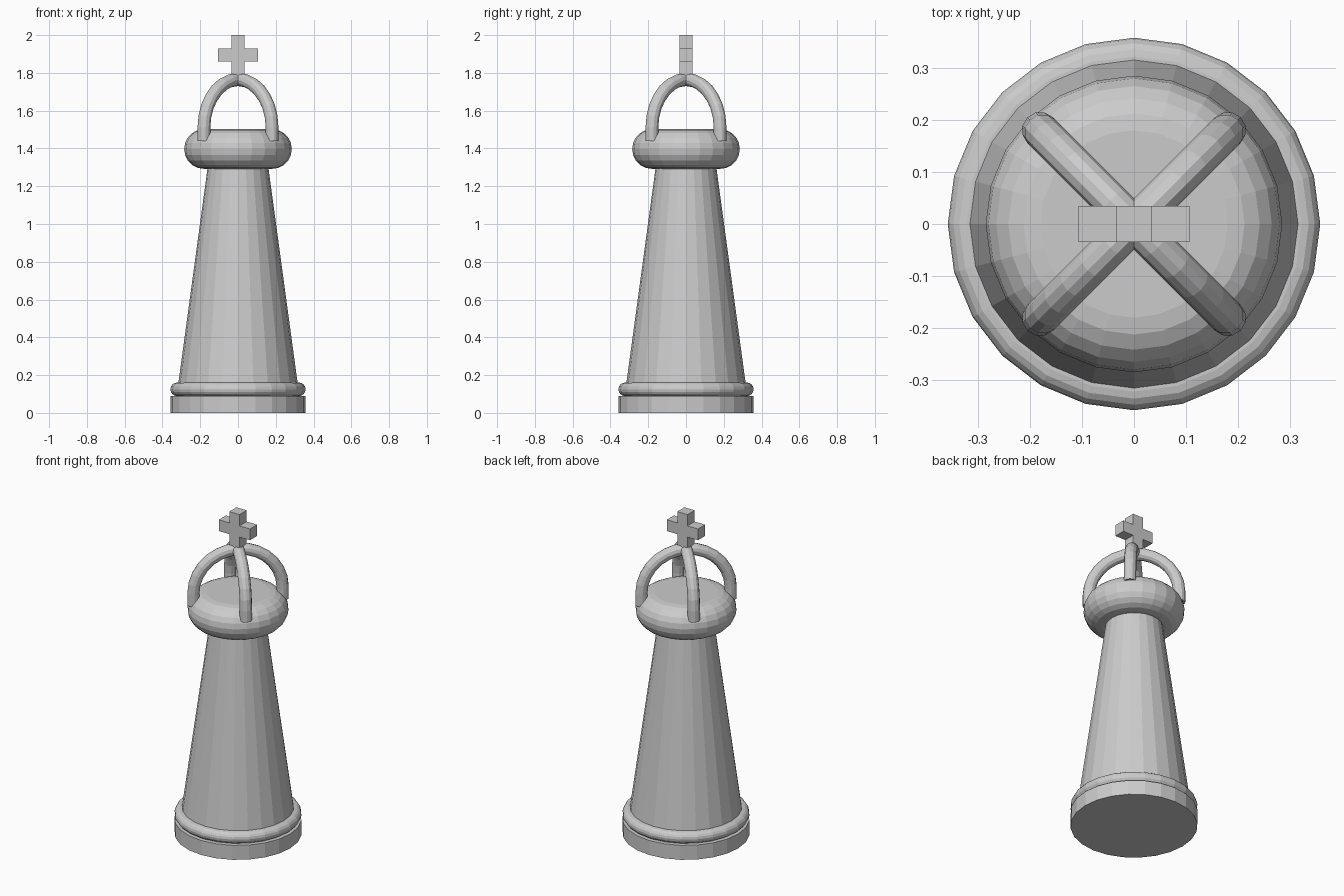
import bpy, bmesh, math
from mathutils import Matrix, Vector

if "Cube" in bpy.data.objects:
    bpy.data.objects.remove(bpy.data.objects["Cube"])

SIDES = 24


def finish(bm, name):
    bmesh.ops.remove_doubles(bm, verts=bm.verts, dist=1e-5)
    bmesh.ops.recalc_face_normals(bm, faces=bm.faces)
    mesh = bpy.data.meshes.new(name)
    bm.to_mesh(mesh)
    bm.free()
    obj = bpy.data.objects.new(name, mesh)
    bpy.context.collection.objects.link(obj)
    return obj


def lathe(name, profile):
    """Revolve (radius, z) points around z; open ends are capped flat."""
    bm = bmesh.new()
    rings = []
    for r, z in profile:
        rings.append([bm.verts.new((r * math.cos(a), r * math.sin(a), z))
                      for a in (2 * math.pi * i / SIDES for i in range(SIDES))])
    for low, high in zip(rings, rings[1:]):
        for i in range(SIDES):
            j = (i + 1) % SIDES
            bm.faces.new((low[i], low[j], high[j], high[i]))
    bm.faces.new(rings[0])
    bm.faces.new(rings[-1])
    return finish(bm, name)


def rounded(major, minor, z, steps):
    """Half-circle edge profile from bottom to top."""
    angles = [math.pi * (k / steps - 0.5) for k in range(steps + 1)]
    return [(major + minor * math.cos(a), z + minor * math.sin(a)) for a in angles]


def arch(name, turn, radius=0.255, tube=0.035, z=1.51, leg=0.07, sides=12, steps=14):
    """Half-ring tube with short legs sunk into the head."""
    stations = [(0, -leg)] + [(math.pi * k / steps, 0) for k in range(steps + 1)] + [(math.pi, -leg)]
    spin = Matrix.Rotation(turn, 4, 'Z')
    bm = bmesh.new()
    rings = []
    for a, drop in stations:
        out = Vector((math.cos(a), 0, math.sin(a)))
        centre = out * radius + Vector((0, 0, z + drop))
        rings.append([bm.verts.new(spin @ (centre + out * tube * math.cos(t)
                                           + Vector((0, tube * math.sin(t), 0))))
                      for t in (2 * math.pi * i / sides for i in range(sides))])
    for low, high in zip(rings, rings[1:]):
        for i in range(sides):
            j = (i + 1) % sides
            bm.faces.new((low[i], low[j], high[j], high[i]))
    bm.faces.new(rings[0])
    bm.faces.new(rings[-1])
    return finish(bm, name)


# Base disc, collar ring and tapered body
lathe("base", [(0.358, 0), (0.358, 0.09)])
lathe("base_collar", rounded(0.322, 0.036, 0.125, 8))
lathe("body", [(0.325, 0.09), (0.158, 1.32)])

# Round-edged head with flat top
lathe("head", rounded(0.18, 0.105, 1.397, 10))

# Two crossed crown arches
for label, turn in (("a", 45), ("b", 135)):
    arch("crown_arch_" + label, math.radians(turn))

# Cross on top: one extruded outline
w, arm, z0, z1, z2, z3 = 0.035, 0.107, 1.765, 1.86, 1.93, 2.0
right = [(w, z0), (w, z1), (arm, z1), (arm, z2), (w, z2), (w, z3)]
outline = right + [(-x, z) for x, z in reversed(right)]
bm = bmesh.new()
face = bm.faces.new([bm.verts.new((x, -w, z)) for x, z in outline])
ext = bmesh.ops.extrude_face_region(bm, geom=[face])
bmesh.ops.translate(bm, vec=(0, 2 * w, 0),
                    verts=[v for v in ext["geom"] if isinstance(v, bmesh.types.BMVert)])
finish(bm, "top_cross")
